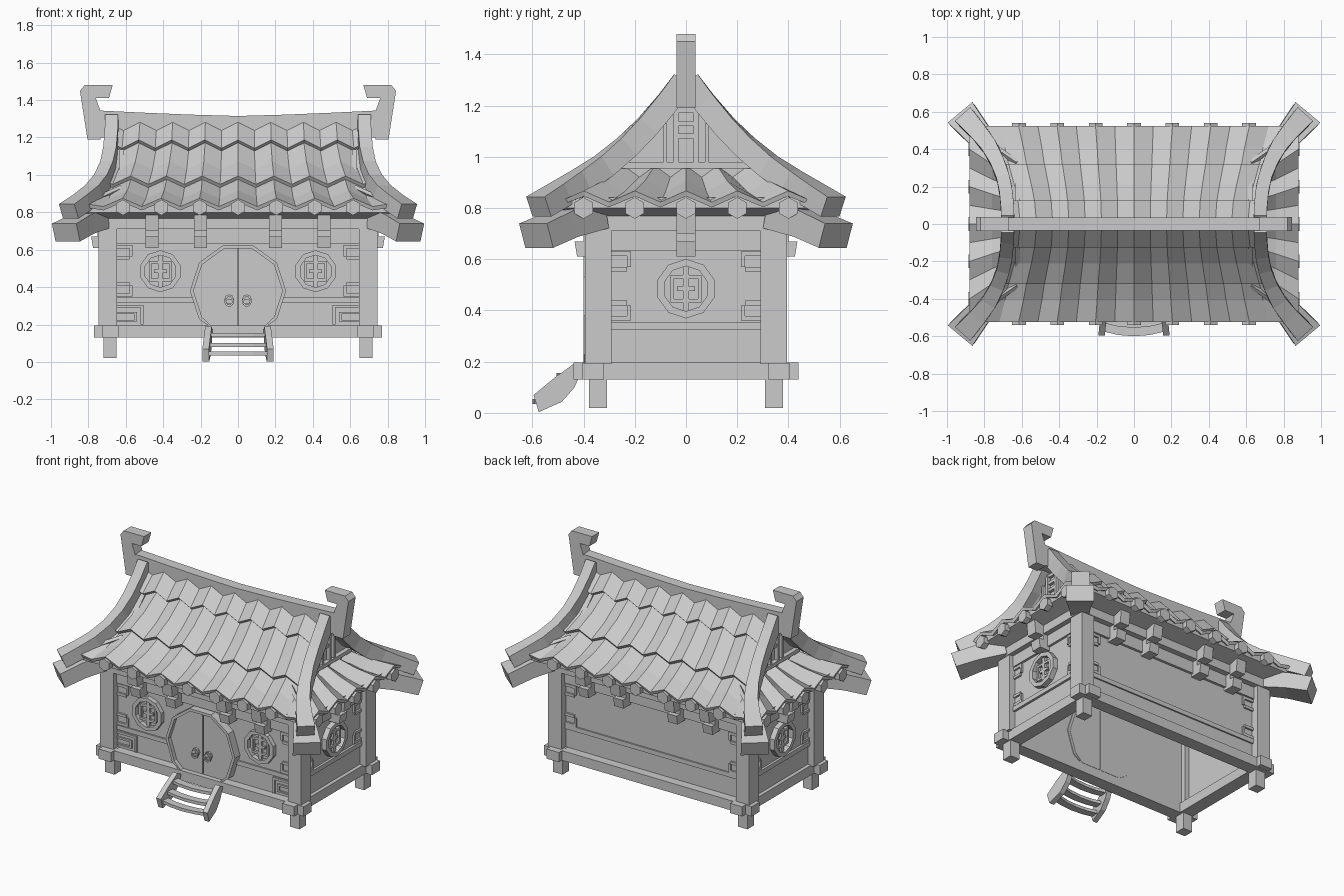
import bpy, bmesh, math
from mathutils import Vector

if "Cube" in bpy.data.objects:
    bpy.data.objects.remove(bpy.data.objects["Cube"])

grey = bpy.data.materials.new("stone_grey")
grey.diffuse_color = (0.6, 0.6, 0.6, 1)
grey.use_nodes = True
grey.node_tree.nodes["Principled BSDF"].inputs["Base Color"].default_value = grey.diffuse_color


def finish(name, bm, mirror="", recalc=True, thick=0):
    if recalc:
        bmesh.ops.recalc_face_normals(bm, faces=bm.faces)
    me = bpy.data.meshes.new(name)
    bm.to_mesh(me)
    bm.free()
    me.materials.append(grey)
    ob = bpy.data.objects.new(name, me)
    bpy.context.collection.objects.link(ob)
    if thick:
        m = ob.modifiers.new("thickness", 'SOLIDIFY')
        m.thickness, m.offset = thick, -1
    if mirror:
        m = ob.modifiers.new("mirror", 'MIRROR')
        m.use_axis = ("x" in mirror, "y" in mirror, False)
        m.use_mirror_merge = False
    return ob


def prisms(name, axis, polys, a, b, mirror=""):
    """Extrude 2D outlines along an axis from a to b."""
    put = {"x": lambda p, d: (d, p[0], p[1]), "y": lambda p, d: (p[0], d, p[1]),
           "z": lambda p, d: (p[0], p[1], d)}[axis]
    bm = bmesh.new()
    for poly in polys:
        lo = [bm.verts.new(put(p, a)) for p in poly]
        hi = [bm.verts.new(put(p, b)) for p in poly]
        bm.faces.new(lo)
        bm.faces.new(hi[::-1])
        n = len(poly)
        for i in range(n):
            bm.faces.new((lo[i], hi[i], hi[(i + 1) % n], lo[(i + 1) % n]))
    return finish(name, bm, mirror)


def rect(u0, u1, v0, v1):
    return [(u0, v0), (u1, v0), (u1, v1), (u0, v1)]


def ngon(u, v, r, n, start=0.0):
    return [(u + r * math.cos(start + math.tau * i / n), v + r * math.sin(start + math.tau * i / n)) for i in range(n)]


def ring(u, v, r0, r1, n, start=0.0):
    """Ring as a list of trapezoid outlines."""
    o, i = ngon(u, v, r1, n, start), ngon(u, v, r0, n, start)
    return [[o[k], o[(k + 1) % n], i[(k + 1) % n], i[k]] for k in range(n)]


def sweep(name, pts, widths, heights, mirror=""):
    """Rectangular beam along a path."""
    pts = [Vector(p) for p in pts]
    bm = bmesh.new()
    rows = []
    for i, p in enumerate(pts):
        t = (pts[min(i + 1, len(pts) - 1)] - pts[max(i - 1, 0)]).normalized()
        side = t.cross(Vector((0, 0, 1))).normalized()
        up = side.cross(t)
        w, h = widths[i] / 2, heights[i] / 2
        rows.append([bm.verts.new(p + side * a * w + up * b * h) for a, b in ((-1, -1), (1, -1), (1, 1), (-1, 1))])
    bm.faces.new(rows[0])
    bm.faces.new(rows[-1])
    for r, s in zip(rows, rows[1:]):
        for k in range(4):
            bm.faces.new((r[k], r[(k + 1) % 4], s[(k + 1) % 4], s[k]))
    return finish(name, bm, mirror)


def tiles(name, rows, ridges, swap, mirror):
    """Folded tile sheet; row = (fold half width, end half width, distance out, z)."""
    bm = bmesh.new()
    grid = []
    for half, end, out, z in rows:
        line = [(-end, z)] + [(-half + half * k / ridges, z + (0.022 if k % 2 else -0.022))
                              for k in range(2 * ridges + 1)] + [(end, z)]
        grid.append([bm.verts.new((out, u, v) if swap else (u, -out, v)) for u, v in line])
    for r, s in zip(grid, grid[1:]):
        for k in range(len(r) - 1):
            f = bm.faces.new((r[k], r[k + 1], s[k + 1], s[k]))
            f.normal_update()
            if f.normal.z < 0:
                f.normal_flip()
    finish(name, bm, mirror, False, 0.022)


# Base: feet, crossed beams, posts
prisms("foot", "z", [rect(.65, .72, .308, .378)], .02, .14, "xy")
prisms("base_beam_long", "z", [rect(-.77, .77, .32, .405)], .13, .195, "y")
prisms("base_beam_side", "z", [rect(.635, .725, -.44, .44)], .131, .196, "x")
prisms("corner_post", "z", [rect(.648, .745, .29, .395)], .19, .78, "xy")

# Walls and rails
prisms("long_wall", "y", [rect(-.68, .68, .15, .78)], .325, .345, "y")
prisms("side_wall", "x", [rect(-.33, .33, .15, .78)], .68, .70, "x")
prisms("long_top_rail", "y", [rect(-.65, .65, .63, .72)], .34, .362, "y")
prisms("long_low_rail_back", "y", [rect(-.65, .65, .32, .35)], .34, .355)
prisms("long_low_rail_front", "y", [rect(.23, .65, .315, .345)], -.355, -.34, "x")
prisms("side_rails", "x", [rect(-.3, .3, .635, .72), rect(-.3, .3, .325, .355)], .69, .716, "x")
prisms("top_beam_long", "z", [rect(-.75, .75, .33, .40)], .71, .785, "y")
prisms("top_beam_side", "z", [rect(.68, .75, -.40, .40)], .711, .784, "x")


# Stepped corner frets on the wall panels
def fret(u, z, s):
    return [rect(u - .085, u, z, z + s * .018), rect(u - .085, u - .07, z, z + s * .06),
            rect(u - .07, u, z + s * .06, z + s * .078)]


prisms("long_wall_fret", "y", fret(.65, .625, -1) + fret(.65, .35, 1), .34, .357, "xy")
prisms("side_wall_fret", "x", fret(.30, .63, -1) + fret(.30, .36, 1), .69, .712, "xy")
prisms("low_panel_fret", "y", [rect(.505, .65, .29, .305), rect(.505, .52, .2, .29), rect(.54, .65, .255, .268),
                               rect(.54, .553, .215, .255), rect(.54, .65, .215, .225)], -.357, -.34, "x")


# Round lattice windows
def lattice(u, z):
    out = [rect(u - .012, u + .012, z - .088, z + .088)]
    for s in (-1, 1):
        out += [rect(u + s * .012, u + s * .06, z + .04, z + .054),
                rect(u + s * .012, u + s * .06, z - .054, z - .04),
                rect(u + s * .047, u + s * .06, z - .04, z + .04),
                rect(u + s * .012, u + s * .035, z - .009, z + .009)]
    return out


prisms("front_window_frame", "y", ring(.415, .485, .086, .112, 10, math.pi / 10), -.375, -.335, "x")
prisms("front_window_lattice", "y", lattice(.415, .485), -.36, -.34, "x")
prisms("side_window_frame", "x", ring(0, .485, .088, .116, 10, math.pi / 10), .69, .735, "x")
prisms("side_window_lattice", "x", lattice(0, .485), .695, .718, "x")


# Ten-sided door, cut off by the floor
def door_outline(r):
    c = .38
    arc = [(r * math.cos(math.radians(a)), c + r * math.sin(math.radians(a))) for a in range(-36, 217, 36)]
    return [(r * .59, .19)] + arc + [(-r * .59, .19)]


prisms("door_frame", "y", [door_outline(.257) + door_outline(.238)[::-1]], -.40, -.32)
prisms("door_leaf", "y", [[p for p in door_outline(.24) if p[0] > .003] + [(.003, .618), (.003, .19)]], -.372, -.318, "x")
prisms("door_knocker_plate", "y", ngon(.047, .335, .026, 8) and [ngon(.047, .335, .026, 8)], -.385, -.37, "x")
prisms("door_knocker_knob", "y", [ngon(.047, .342, .013, 6)], -.40, -.38, "x")
prisms("door_knocker_ring", "y", ring(.047, .322, .016, .026, 10), -.397, -.386, "x")

# Steps
stringer = [(-.44, .19), (-.51, .14), (-.595, .07), (-.575, .003), (-.485, .043), (-.435, .10), (-.405, .17)]
ob = prisms("step_stringer", "x", [stringer], .14, .175, "x")
for v in ob.data.vertices:
    v.co.x += (-v.co.y - .44) * .1
for i, (y, z) in enumerate(((-.455, .145), (-.505, .09), (-.55, .045))):
    sweep("step_tread", [(x, y - .025 * (1 - (x / .16) ** 2), z) for x in (-.16, -.08, 0, .08, .16)],
          [.05] * 5, [.02] * 5)

# Brackets under the eaves
bracket = [(.34, .61), (.425, .61), (.435, .67), (.40, .67), (.40, .70), (.46, .70), (.47, .785), (.34, .785)]
prisms("long_bracket_outer", "x", [bracket], .425, .495, "xy")
prisms("long_bracket_inner", "x", [bracket], .165, .235, "xy")
prisms("side_bracket", "y", [[(u + .35, z) for u, z in bracket]], -.037, .037, "x")

# Eave board and sloping underside
bm = bmesh.new()
loops = [[bm.verts.new((sx * x, sy * y, z)) for sx, sy in ((-1, -1), (1, -1), (1, 1), (-1, 1))]
         for x, y, z in ((.855, .505, .84), (.855, .505, .80), (.74, .39, .765))]
for r, s in zip(loops, loops[1:]):
    for k in range(4):
        bm.faces.new((s[k], s[(k + 1) % 4], r[(k + 1) % 4], r[k]))
finish("eave_underside", bm, "", False)

# Main roof in three overlapping tiers
tiles("roof_tier_top", [(.61, .66, .02, 1.275), (.62, .67, .125, 1.165)], 7, False, "y")
tiles("roof_tier_middle", [(.615, .67, .10, 1.155), (.64, .70, .21, 1.05), (.67, .73, .32, .972)], 7, False, "y")
tiles("roof_tier_low", [(.665, .72, .29, .96), (.69, .78, .41, .895), (.72, .86, .525, .853)], 7, False, "y")
tiles("side_roof", [(.30, .33, .63, .945), (.40, .42, .76, .885), (.50, .53, .88, .845)], 5, True, "x")

# Hexagonal tile ends
prisms("long_tile_end", "y", [ngon(x * .205, .826, .042, 6, math.pi / 6) for x in range(-3, 4)], .50, .54, "y")
prisms("side_tile_end", "x", [ngon(y * .2, .80, .042, 6, math.pi / 6) for y in range(-2, 3)], .845, .885, "x")

# Hip ribs and corner beams
sweep("hip_rib", [(.675, .01, 1.295), (.676, .07, 1.215), (.682, .15, 1.12), (.695, .23, 1.04), (.725, .32, .965),
                  (.77, .41, .905), (.83, .49, .855), (.905, .575, .805)],
      [.07, .07, .07, .07, .075, .085, .095, .11], [.09] * 7 + [.085], "xy")
sweep("corner_beam", [(.72, .345, .775), (.83, .477, .738), (.92, .585, .692)], [.11, .14, .17], [.11, .105, .10], "xy")

# Gables with post and rungs
prisms("gable_wall", "x", [[(-.36, .88), (.36, .88), (.30, .95), (.12, 1.13), (0, 1.28), (-.12, 1.13), (-.30, .95)]],
       .61, .635, "x")
prisms("gable_sill", "x", [rect(-.26, .26, .955, .98)], .63, .665, "x")
prisms("gable_post", "x", [rect(.03, .048, .97, 1.19), rect(.075, .088, .97, 1.13)], .63, .66, "xy")
prisms("gable_rungs", "x", [rect(-.04, .04, z, z + .02) for z in (1.07, 1.12, 1.17)], .63, .655, "x")

# Ridge bar and horned ends
top = [(x, 1.315 + .03 * (abs(x) / .76) ** 1.3) for x in (-.76, -.5, -.25, 0, .25, .5, .76)]
prisms("ridge_bar", "y", [[(.76, 1.20), (-.76, 1.20)] + top], -.035, .035)
prisms("ridge_horn", "y", [[(.735, 1.19), (.805, 1.19), (.845, 1.45), (.82, 1.48), (.67, 1.48), (.69, 1.41),
                            (.76, 1.41), (.735, 1.34)]], -.038, .038, "x")
